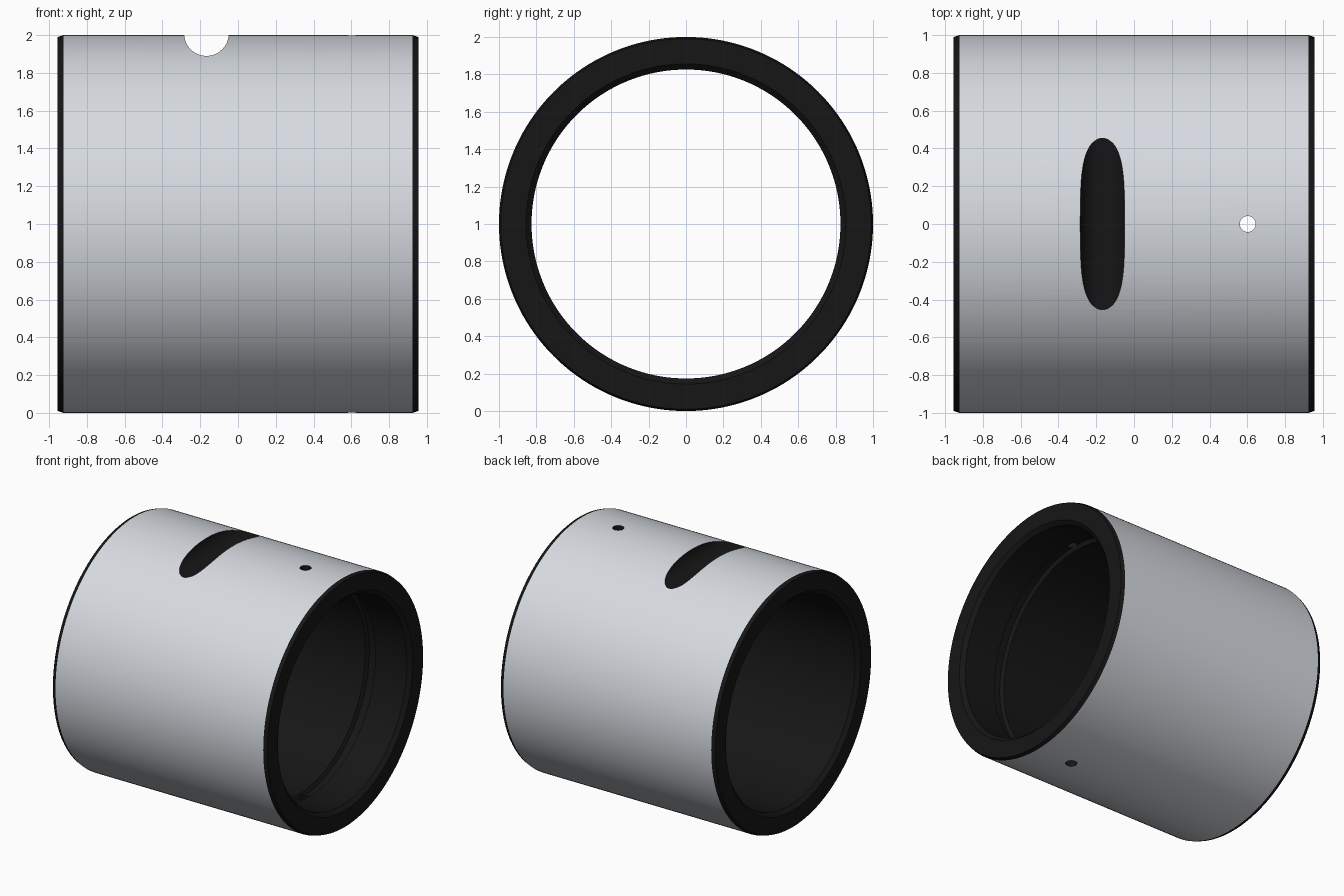
import bpy, bmesh, math

if "Cube" in bpy.data.objects:
    bpy.data.objects.remove(bpy.data.objects["Cube"])

# Half cross-section of the bushing: (x, radius), outer chamfers, bore and oil groove
L, R, B = 0.955, 1.0, 0.826
profile = [(-L, 0.99), (-L + 0.03, R), (L - 0.03, R), (L, 0.99),
           (L, B + 0.03), (L - 0.03, B),
           (0.645, B), (0.63, B + 0.03), (0.57, B + 0.03), (0.555, B),
           (-L + 0.03, B), (-L, B + 0.03)]


def material(name, color):
    m = bpy.data.materials.new(name)
    m.diffuse_color = color
    m.use_nodes = True
    m.node_tree.nodes["Principled BSDF"].inputs["Base Color"].default_value = m.diffuse_color
    return m


def lathe(name, pts, n):
    """Revolve a closed profile around the x axis, standing on the floor."""
    bm = bmesh.new()
    rings = []
    for i in range(n):
        a = 2 * math.pi * i / n
        rings.append([bm.verts.new((x, r * math.cos(a), 1 + r * math.sin(a))) for x, r in pts])
    for i in range(n):
        p, q = rings[i], rings[(i + 1) % n]
        for j in range(len(pts)):
            k = (j + 1) % len(pts)
            bm.faces.new((p[j], p[k], q[k], q[j]))
    bmesh.ops.recalc_face_normals(bm, faces=bm.faces)
    me = bpy.data.meshes.new(name)
    bm.to_mesh(me)
    bm.free()
    ob = bpy.data.objects.new(name, me)
    bpy.context.collection.objects.link(ob)
    return ob


def cut(target, name, radius, depth, loc, rot=(0, 0, 0)):
    """Subtract a cylinder from the target and remove the cutter."""
    bpy.ops.mesh.primitive_cylinder_add(vertices=64, radius=radius, depth=depth,
                                        location=loc, rotation=rot)
    cutter = bpy.context.object
    cutter.name = name
    cutter.hide_render = True
    mod = target.modifiers.new(name, 'BOOLEAN')
    mod.operation = 'DIFFERENCE'
    mod.solver = 'EXACT'
    mod.object = cutter
    bpy.context.view_layer.objects.active = target
    bpy.ops.object.modifier_apply(modifier=name)
    bpy.data.objects.remove(cutter)


bushing = lathe("bushing_sleeve", profile, 160)

# Round-bottomed slot across the top
cut(bushing, "slot_cutter", 0.118, 3, (-0.167, 0, 2.008), (math.pi / 2, 0, 0))

# Oil hole through both walls, meeting the groove
cut(bushing, "oil_hole_cutter", 0.042, 3, (0.602, 0, 1))

# Steel grey outer wall, black on the ends, bore, slot and holes
mesh = bushing.data
mesh.materials.clear()
mesh.materials.append(material("black_machined", (0.008, 0.008, 0.008, 1)))
mesh.materials.append(material("steel_grey", (0.68, 0.71, 0.755, 1)))
for f in mesh.polygons:
    c = f.center
    outer = math.hypot(c.y, c.z - 1) > 0.998 and abs(f.normal.x) < 0.01
    f.material_index = 1 if outer else 0

# Smooth shading with crisp edges
bpy.ops.object.select_all(action='DESELECT')
bushing.select_set(True)
bpy.context.view_layer.objects.active = bushing
bpy.ops.object.shade_smooth_by_angle(angle=math.radians(15))
